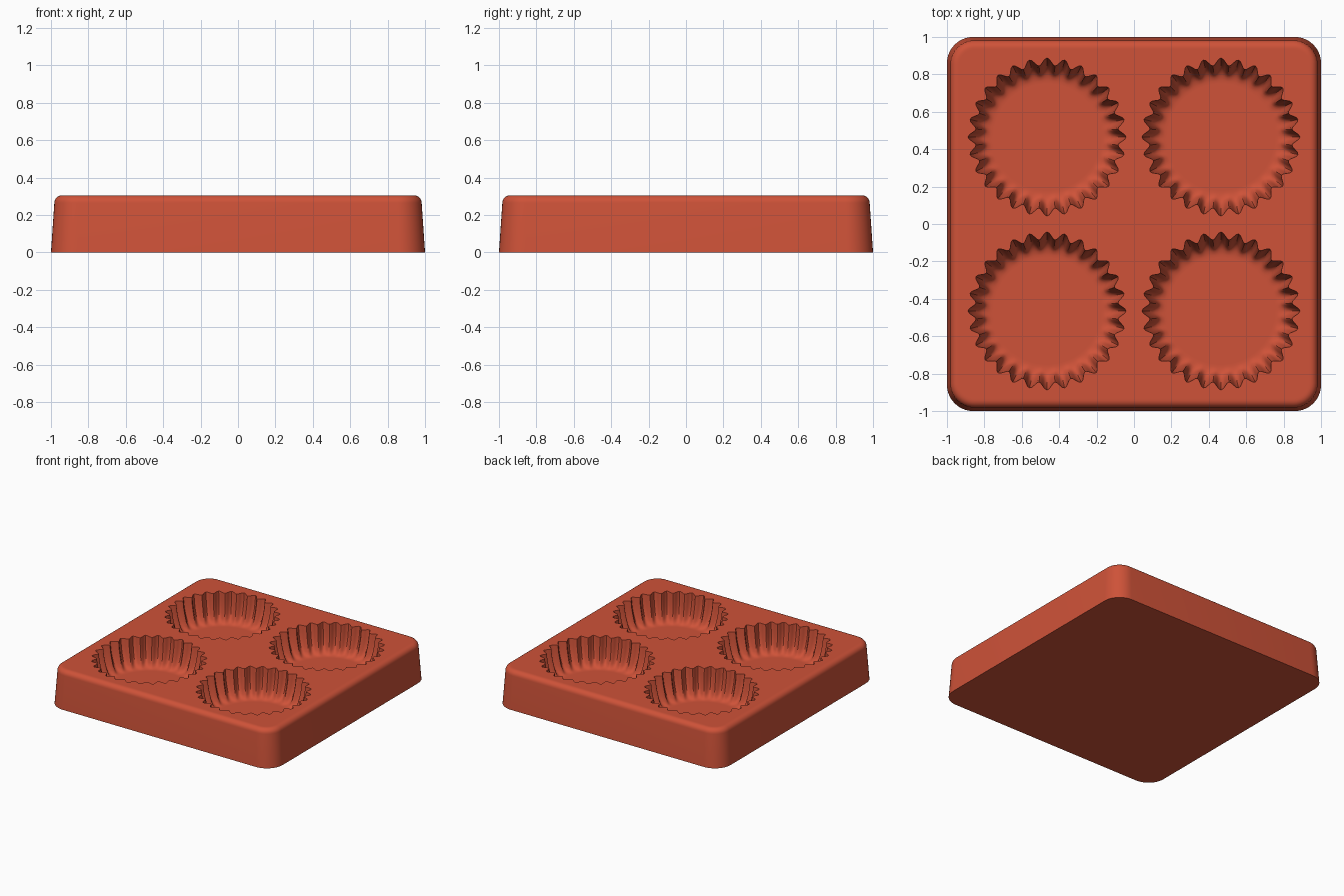
import bpy
import bmesh
from math import pi, cos, sin, radians

old = bpy.data.objects.get("Cube")
if old:
    bpy.data.objects.remove(old, do_unlink=True)

HEIGHT = 0.305
FLOOR = 0.08
FLUTES = 28
CENTRE = 0.465

# Terracotta silicone
mat = bpy.data.materials.new("terracotta_red")
mat.use_nodes = True
colour = (0.62, 0.085, 0.04, 1)
mat.diffuse_color = colour
mat.node_tree.nodes["Principled BSDF"].inputs["Base Color"].default_value = colour

bm = bmesh.new()


def rounded_square(half, radius, z, steps=10):
    """Ring of vertices around a square with rounded corners."""
    ring = []
    for k in range(4):
        mid = pi / 4 + k * pi / 2
        cx = (half - radius) * (1 if cos(mid) > 0 else -1)
        cy = (half - radius) * (1 if sin(mid) > 0 else -1)
        for i in range(steps + 1):
            a = k * pi / 2 + i / steps * pi / 2
            ring.append(bm.verts.new((cx + radius * cos(a), cy + radius * sin(a), z)))
    return ring


def fluted_ring(cx, cy, r, amp, z, steps=8):
    """Ring with flutes that swell outward by amp."""
    ring = []
    n = FLUTES * steps
    for i in range(n):
        a = 2 * pi * i / n
        d = r + amp * cos(FLUTES * a)
        ring.append(bm.verts.new((cx + d * cos(a), cy + d * sin(a), z)))
    return ring


def loft(rings):
    for low, high in zip(rings, rings[1:]):
        n = len(low)
        for i in range(n):
            j = (i + 1) % n
            bm.faces.new((low[i], low[j], high[j], high[i]))


def ring_edges(ring):
    return [bm.edges.get((ring[i - 1], ring[i])) for i in range(len(ring))]


# Tapered outer block with a rounded top edge
FILLET = 0.04
TOP_HALF = 0.982
block = [rounded_square(1.0, 0.14, 0)]
for i in range(7):
    a = i / 6 * pi / 2
    inset = FILLET * (1 - cos(a))
    block.append(rounded_square(TOP_HALF - inset, 0.13 - inset,
                                HEIGHT - FILLET + FILLET * sin(a)))
block.append(rounded_square(TOP_HALF - FILLET - 0.01, 0.08, HEIGHT))
loft(block)
bm.faces.new(block[0][::-1])
top_edges = ring_edges(block[-1])

# Fluted cups: radius, flute depth, height
profile = [(0.402, 0.020, HEIGHT), (0.396, 0.020, 0.25), (0.386, 0.020, 0.20),
           (0.371, 0.018, 0.15), (0.355, 0.014, 0.115), (0.340, 0.009, 0.095),
           (0.322, 0.004, 0.084), (0.300, 0, FLOOR), (0.285, 0, FLOOR)]
for sx in (-1, 1):
    for sy in (-1, 1):
        cup = [fluted_ring(sx * CENTRE, sy * CENTRE, r, amp, z) for r, amp, z in profile]
        loft(cup)
        bm.faces.new(cup[-1])
        top_edges += ring_edges(cup[0])

# Flat top between the outer edge and the four rims
bmesh.ops.triangle_fill(bm, edges=top_edges, use_beauty=True, normal=(0, 0, 1))
bmesh.ops.recalc_face_normals(bm, faces=bm.faces[:])

mesh = bpy.data.meshes.new("baking_mould")
bm.to_mesh(mesh)
bm.free()
mesh.materials.append(mat)
mould = bpy.data.objects.new("baking_mould", mesh)
bpy.context.collection.objects.link(mould)

bpy.ops.object.select_all(action='DESELECT')
mould.select_set(True)
bpy.context.view_layer.objects.active = mould
bpy.ops.object.shade_smooth_by_angle(angle=radians(35))
